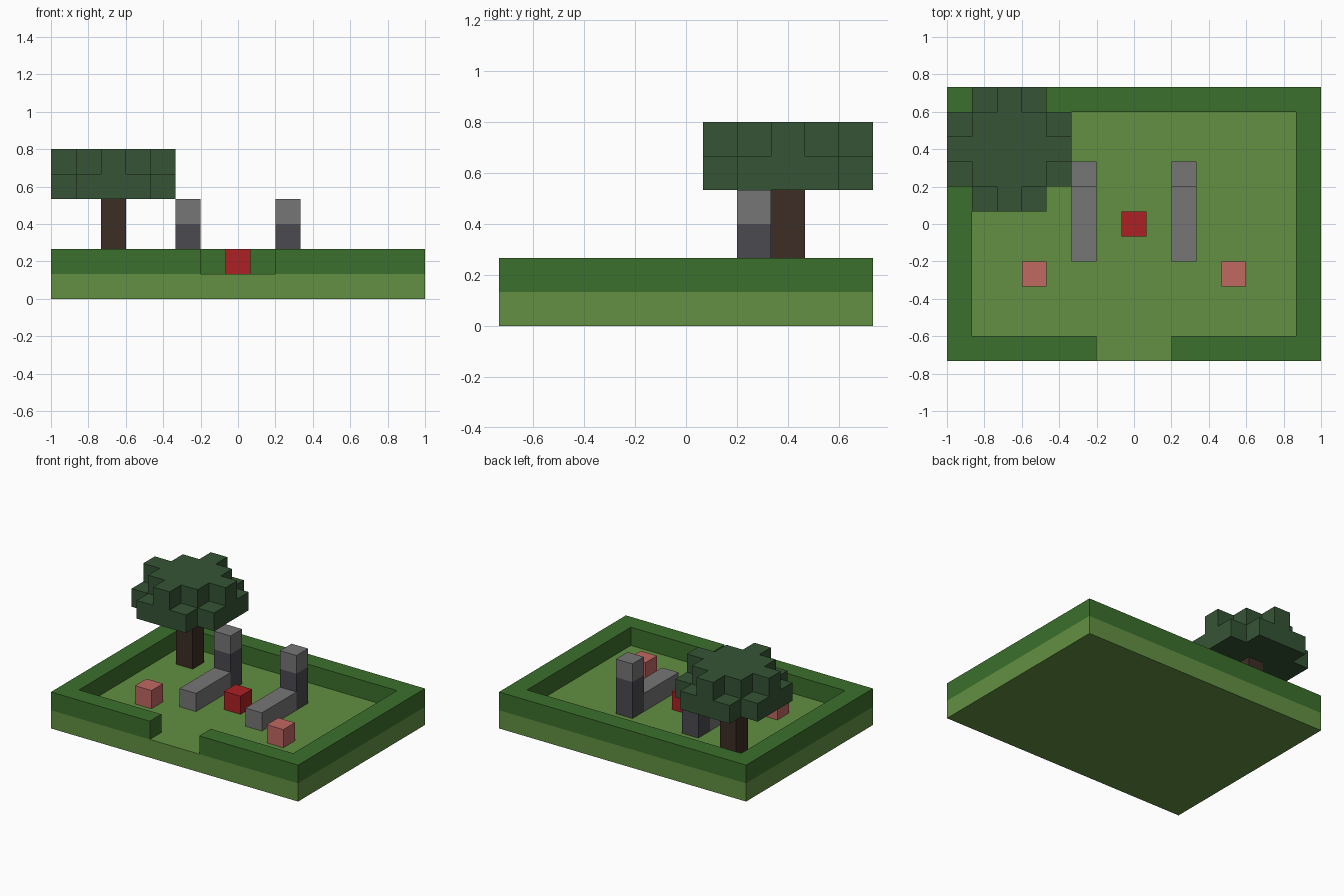
import bpy
import bmesh

cube = bpy.data.objects.get("Cube")
if cube:
    bpy.data.objects.remove(cube, do_unlink=True)

U = 2 / 15  # size of one block


def material(name, rgb):
    """Flat material from 0-255 display values."""
    lin = [((c / 255 + 0.055) / 1.055) ** 2.4 for c in rgb] + [1]
    mat = bpy.data.materials.new(name)
    mat.use_nodes = True
    mat.diffuse_color = lin
    mat.node_tree.nodes["Principled BSDF"].inputs["Base Color"].default_value = lin
    return mat


grass = material("grass green", (98, 144, 66))
hedge = material("hedge green", (60, 112, 44))
leaf = material("leaf green", (53, 84, 53))
bark = material("bark brown", (60, 45, 35))
stone = material("light stone", (118, 118, 119))
dark_stone = material("dark stone", (75, 74, 80))
red = material("red", (174, 32, 36))
pink = material("pink", (193, 104, 98))


def prism(name, outline, z0, z1, mat):
    """Extrude a plan outline, given in block units, from z0 to z1."""
    bm = bmesh.new()
    base = bm.faces.new([bm.verts.new((x * U, y * U, z0 * U)) for x, y in outline])
    top = bmesh.ops.extrude_face_region(bm, geom=[base])["geom"]
    bmesh.ops.translate(bm, vec=(0, 0, (z1 - z0) * U),
                        verts=[v for v in top if isinstance(v, bmesh.types.BMVert)])
    bmesh.ops.recalc_face_normals(bm, faces=bm.faces)
    mesh = bpy.data.meshes.new(name)
    bm.to_mesh(mesh)
    bm.free()
    mesh.materials.append(mat)
    obj = bpy.data.objects.new(name, mesh)
    bpy.context.collection.objects.link(obj)
    return obj


def box(name, x, y, z, mat):
    """Box from its (min, max) ranges in block units."""
    outline = [(x[0], y[0]), (x[1], y[0]), (x[1], y[1]), (x[0], y[1])]
    return prism(name, outline, z[0], z[1], mat)


def canopy(name, cx, cy, half_widths, z0, z1):
    """Stepped leaf layer: one half width for each row of blocks."""
    right = []
    y = cy - len(half_widths) / 2
    for w in half_widths:
        for p in ((w, y), (w, y + 1)):
            if len(right) > 1 and right[-1][0] == right[-2][0] == w:
                right.pop()  # drop points along a straight side
            if not right or right[-1] != p:
                right.append(p)
        y += 1
    outline = [(cx + a, b) for a, b in right] + [(cx - a, b) for a, b in reversed(right)]
    return prism(name, outline, z0, z1, leaf)


# Ground and the hedge with its front opening
box("ground", (-7.5, 7.5), (-5.5, 5.5), (0, 1), grass)
half = [(1.5, -5.5), (7.5, -5.5), (7.5, 5.5)]
inner = [(6.5, 4.5), (6.5, -4.5), (1.5, -4.5)]
ring = (half + [(-x, y) for x, y in reversed(half)]
        + [(-x, y) for x, y in reversed(inner)] + inner)
prism("hedge", ring, 1, 2, hedge)

# Mirrored pairs: stone slab, headstone pillar, flower block
for side, s in (("left", 1), ("right", -1)):
    def span(a, b):
        return tuple(sorted((s * a, s * b)))
    box(side + "_slab", span(1.5, 2.5), (-1.5, 1.5), (1, 2), stone)
    box(side + "_pillar", span(1.5, 2.5), (1.5, 2.5), (1, 3), dark_stone)
    box(side + "_pillar_cap", span(1.5, 2.5), (1.5, 2.5), (3, 4), stone)
    box(side + "_flower_block", span(3.5, 4.5), (-2.5, -1.5), (1, 2), pink)

# Centre block
box("centre_block", (-0.5, 0.5), (-0.5, 0.5), (1, 2), red)

# Tree
box("tree_trunk", (-5.5, -4.5), (2.5, 3.5), (1, 4), bark)
canopy("lower_leaves", -5, 3, [1.5, 2.5, 2.5, 2.5, 1.5], 4, 5)
canopy("upper_leaves", -5, 3, [0.5, 1.5, 2.5, 1.5, 0.5], 5, 6)
